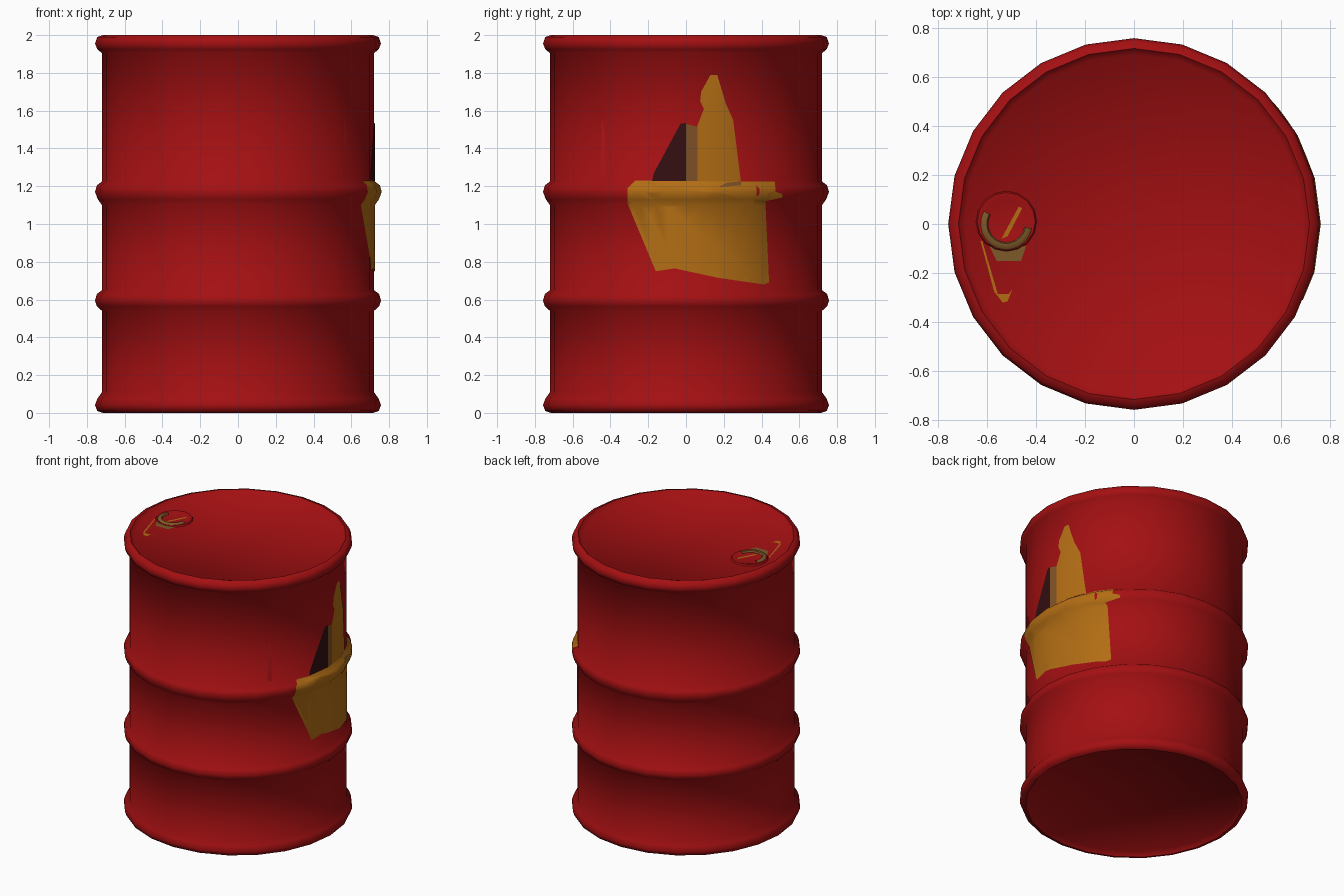
import bpy, bmesh, math
from mathutils import Vector

if "Cube" in bpy.data.objects:
    bpy.data.objects.remove(bpy.data.objects["Cube"])

N = 24


def mat(name, rgb):
    m = bpy.data.materials.new(name)
    m.diffuse_color = (*rgb, 1)
    m.use_nodes = True
    m.node_tree.nodes["Principled BSDF"].inputs["Base Color"].default_value = m.diffuse_color
    return m


RED = mat("barrel red", (0.37, 0.005, 0.006))
LIGHT = mat("scratch red", (0.50, 0.008, 0.01))
YELLOW = mat("label yellow", (0.45, 0.155, 0.007))
DARK = mat("dark maroon", (0.035, 0.005, 0.006))
TAN = mat("tan", (0.22, 0.085, 0.02))
KHAKI = mat("khaki", (0.21, 0.10, 0.022))


def finish(name, bm, material, angle=60):
    me = bpy.data.meshes.new(name)
    bm.to_mesh(me)
    bm.free()
    me.materials.append(material)
    me.shade_smooth()
    me.set_sharp_from_angle(angle=math.radians(angle))
    ob = bpy.data.objects.new(name, me)
    bpy.context.collection.objects.link(ob)
    return ob


def lathe(name, profile, material, n=N, center=(0, 0), a0=0.0, a1=360.0):
    """Revolve (radius, z) points; a partial sweep leaves open ends."""
    bm = bmesh.new()
    full = a1 - a0 >= 360
    steps = n if full else n + 1
    rings = []
    for r, z in profile:
        if r == 0:
            rings.append([bm.verts.new((center[0], center[1], z))] * steps)
            continue
        ring = []
        for i in range(steps):
            a = math.radians(a0 + (a1 - a0) * i / n)
            ring.append(bm.verts.new((center[0] + r * math.cos(a), center[1] + r * math.sin(a), z)))
        rings.append(ring)
    for A, B in zip(rings, rings[1:]):
        for i in range(n):
            j = (i + 1) % steps
            vs = list(dict.fromkeys([A[i], A[j], B[j], B[i]]))
            bm.faces.new(vs)
    bmesh.ops.recalc_face_normals(bm, faces=bm.faces)
    return finish(name, bm, material)


# Drum: recessed ends, rolled rims and two ribs
WALL = [(0.745, 0.01), (0.757, 0.04), (0.745, 0.075), (0.72, 0.11),
        (0.72, 0.54), (0.748, 0.565), (0.757, 0.595), (0.747, 0.63), (0.72, 0.65),
        (0.72, 1.10), (0.742, 1.13), (0.757, 1.17), (0.747, 1.205), (0.72, 1.225),
        (0.72, 1.905), (0.745, 1.925), (0.757, 1.955), (0.745, 1.99)]
LID = 1.97
lathe("drum", [(0, 0.03), (0.69, 0.03), (0.715, 0.0)] + WALL
      + [(0.715, 2.0), (0.69, LID), (0, LID)], RED)


def wall_radius(z):
    for (r0, z0), (r1, z1) in zip(WALL, WALL[1:]):
        if z0 <= z <= z1:
            return r0 + (r1 - r0) * (z - z0) / (z1 - z0)
    return 0.72


def wall_x(y, z):
    """x of the faceted drum wall on the right side."""
    r = wall_radius(z)
    step = 2 * math.pi / N
    k = math.floor(math.asin(max(-1, min(1, y / r))) / step)
    s0, s1 = math.sin(k * step), math.sin((k + 1) * step)
    t = (y / r - s0) / (s1 - s0)
    return r * (math.cos(k * step) * (1 - t) + math.cos((k + 1) * step) * t)


def wall_patch(name, outline, material, lift=0.004):
    """Painted plate: outline in (y, z), cut finely and wrapped on the wall."""
    bm = bmesh.new()
    bm.faces.new([bm.verts.new((0, y, z)) for y, z in outline])
    bmesh.ops.triangulate(bm, faces=bm.faces)
    cuts = [((0, 0, z), (0, 0, 1)) for _, z in WALL]
    cuts += [((0, 0.72 * math.sin(i * math.pi / N), 0), (0, 1, 0)) for i in range(-8, 9)]
    for co, no in cuts:
        bmesh.ops.bisect_plane(bm, geom=bm.verts[:] + bm.edges[:] + bm.faces[:],
                               plane_co=co, plane_no=no, dist=1e-5)
    for v in bm.verts:
        v.co.x = wall_x(v.co.y, v.co.z) + lift
    for f in bm.faces:
        f.normal_update()
        if f.normal.x < 0:
            f.normal_flip()
    return finish(name, bm, material)


# Painted marks on the right side
wall_patch("label_lower", [(-0.31, 1.19), (-0.27, 1.23), (0.47, 1.225), (0.475, 1.17),
                           (0.51, 1.16), (0.51, 1.14), (0.42, 1.12), (0.44, 0.69),
                           (0.41, 0.68), (0.35, 0.71), (0.17, 0.715), (0.02, 0.80),
                           (-0.06, 0.765), (-0.16, 0.75), (-0.31, 1.11)], YELLOW)
wall_patch("label_upper", [(0.06, 1.228), (0.29, 1.228), (0.22, 1.48), (0.25, 1.49), (0.25, 1.55),
                           (0.21, 1.64), (0.165, 1.79), (0.13, 1.79), (0.08, 1.70),
                           (0.075, 1.65), (0.095, 1.61), (0.06, 1.52)], YELLOW)
wall_patch("label_dark", [(-0.18, 1.228), (0.0, 1.228), (0.0, 1.535), (-0.03, 1.53),
                          (-0.17, 1.27)], DARK)
wall_patch("label_strip", [(0.0, 1.228), (0.06, 1.228), (0.06, 1.515), (0.0, 1.53)], TAN)
wall_patch("label_smudge", [(0.17, 1.195), (0.29, 1.205), (0.29, 1.223), (0.22, 1.22)], TAN, 0.007)
wall_patch("wall_scratch", [(-0.455, 1.25), (-0.43, 1.25), (-0.43, 1.48), (-0.445, 1.56)], LIGHT)

# Bung on the lid: low collar with a plug and a worn khaki arc
BUNG = (-0.52, 0.01)
lathe("bung_collar", [(0.125, LID - 0.002), (0.118, LID + 0.01), (0.105, LID + 0.01),
                      (0.085, LID + 0.003), (0, LID + 0.003)], RED, 16, BUNG)
lathe("bung_arc", [(0.075, LID + 0.005), (0.08, LID + 0.016), (0.10, LID + 0.016),
                   (0.11, LID + 0.004)], KHAKI, 12, (-0.52, 0.0), 150, 350)


def lid_plate(name, outline, material, z):
    bm = bmesh.new()
    f = bm.faces.new([bm.verts.new((x, y, z)) for x, y in outline])
    f.normal_update()
    if f.normal.z < 0:
        f.normal_flip()
    return finish(name, bm, material)


# Painted marks on and beside the bung
lid_plate("bung_mark", [(-0.54, -0.06), (-0.515, -0.05), (-0.455, 0.065), (-0.47, 0.07)],
          YELLOW, LID + 0.007)
lid_plate("lid_khaki", [(-0.59, -0.09), (-0.44, -0.09), (-0.46, -0.15), (-0.56, -0.15)],
          KHAKI, LID + 0.004)
lid_plate("lid_drip", [(-0.57, -0.275), (-0.555, -0.285), (-0.51, -0.285), (-0.495, -0.265),
                       (-0.515, -0.315), (-0.535, -0.32)], YELLOW, LID + 0.004)
lid_plate("lid_drip_line", [(-0.625, -0.07), (-0.618, -0.07), (-0.555, -0.285), (-0.57, -0.275)],
          YELLOW, LID + 0.004)
